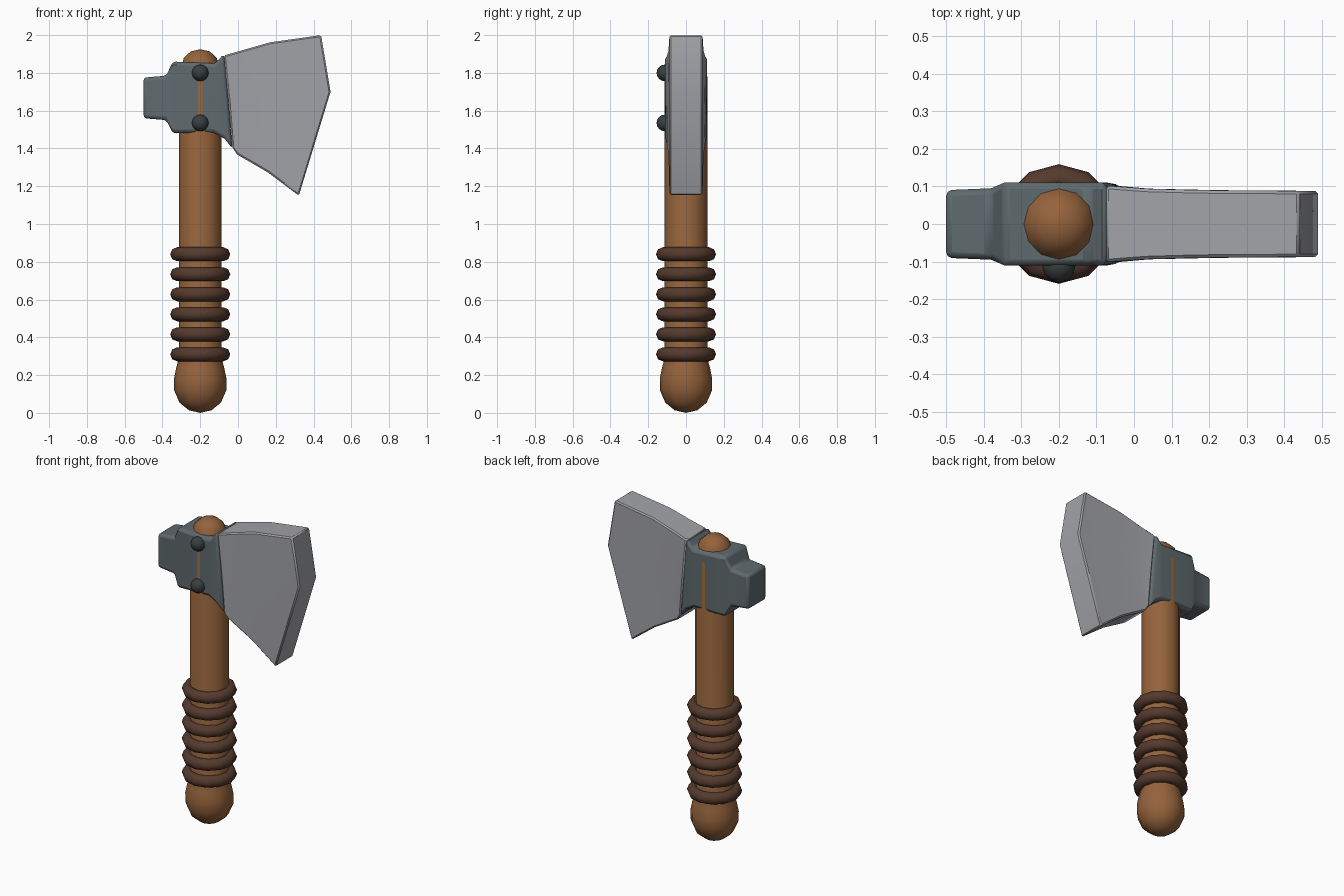
import bpy, bmesh, math

if "Cube" in bpy.data.objects:
    bpy.data.objects.remove(bpy.data.objects["Cube"])

AXIS = -0.2  # x position of the handle


def material(name, r, g, b):
    m = bpy.data.materials.new(name)
    m.use_nodes = True
    m.diffuse_color = (r, g, b, 1)
    node = next(n for n in m.node_tree.nodes if n.type == 'BSDF_PRINCIPLED')
    node.inputs["Base Color"].default_value = (r, g, b, 1)
    node.inputs["Roughness"].default_value = 0.7
    return m


wood = material("wood", 0.30, 0.125, 0.045)
leather = material("leather", 0.09, 0.042, 0.027)
dark_metal = material("dark metal", 0.115, 0.145, 0.155)
steel = material("steel", 0.36, 0.365, 0.39)
iron = material("rivet iron", 0.04, 0.048, 0.05)


def finish(ob, name, mat, angle):
    ob.name = name
    ob.data.materials.append(mat)
    bpy.ops.object.select_all(action='DESELECT')
    ob.select_set(True)
    bpy.context.view_layer.objects.active = ob
    bpy.ops.object.shade_smooth_by_angle(angle=math.radians(angle))
    return ob


def mesh_object(bm, name, mat, angle):
    bmesh.ops.recalc_face_normals(bm, faces=bm.faces)
    me = bpy.data.meshes.new(name)
    bm.to_mesh(me)
    bm.free()
    ob = bpy.data.objects.new(name, me)
    bpy.context.collection.objects.link(ob)
    return finish(ob, name, mat, angle)


def lathe(name, profile, mat, sides=12):
    """Revolve (radius, z) points around the handle axis."""
    bm = bmesh.new()
    vs = [bm.verts.new((AXIS + r, 0, z)) for r, z in profile]
    es = [bm.edges.new(pair) for pair in zip(vs, vs[1:])]
    bmesh.ops.spin(bm, geom=vs + es, cent=(AXIS, 0, 0), axis=(0, 0, 1),
                   angle=2 * math.pi, steps=sides, use_duplicate=False)
    bmesh.ops.remove_doubles(bm, verts=bm.verts, dist=0.0005)
    return mesh_object(bm, name, mat, 50)


def loft(name, sections, mat, bevel, segments, angle):
    """Skin sections; each is (half thickness, (x, z) points top to bottom)."""
    bm = bmesh.new()
    rings = []
    for half, pts in sections:
        ring = [bm.verts.new((x, -half, z)) for x, z in pts]
        ring += [bm.verts.new((x, half, z)) for x, z in reversed(pts)]
        rings.append(ring)
    n = len(rings[0])
    for a, b in zip(rings, rings[1:]):
        for i in range(n):
            j = (i + 1) % n
            bm.faces.new((a[i], a[j], b[j], b[i]))
    for ring in (rings[0], rings[-1]):
        for i in range(n // 2 - 1):
            bm.faces.new((ring[i], ring[i + 1], ring[n - 2 - i], ring[n - 1 - i]))
    ob = mesh_object(bm, name, mat, angle)
    mod = ob.modifiers.new("soft edges", 'BEVEL')
    mod.width, mod.segments = bevel, segments
    mod.limit_method, mod.angle_limit = 'ANGLE', math.radians(35)
    return ob


# Handle with its round pommel and domed top
lathe("handle", [(0, 0), (0.06, 0.014), (0.11, 0.055), (0.138, 0.12), (0.139, 0.18),
                 (0.128, 0.235), (0.113, 0.29), (0.113, 1.78), (0.1, 1.83),
                 (0.087, 1.88), (0.05, 1.914), (0, 1.925)], wood)

# Leather grip rings
for i in range(6):
    bpy.ops.mesh.primitive_torus_add(major_segments=12, minor_segments=8,
                                     major_radius=0.122, minor_radius=0.037,
                                     location=(AXIS, 0, 0.31 + 0.106 * i))
    finish(bpy.context.object, f"grip_ring_{i + 1}", leather, 60)

# Dark socket: square poll, collar around the handle, flare into the blade
loft("socket", [
    (0.09, [(-0.5, 1.775), (-0.5, 1.56)]),
    (0.095, [(-0.38, 1.785), (-0.38, 1.55)]),
    (0.11, [(-0.345, 1.86), (-0.345, 1.48)]),
    (0.11, [(-0.12, 1.85), (-0.13, 1.485)]),
    (0.11, [(-0.085, 1.89), (-0.07, 1.45)]),
    (0.103, [(-0.07, 1.895), (-0.03, 1.40)])], dark_metal, 0.018, 2, 40)

# Thick flared blade
loft("blade", [
    (0.102, [(-0.075, 1.892), (-0.05, 1.65), (-0.03, 1.405)]),
    (0.094, [(0.03, 1.922), (0.04, 1.65), (-0.005, 1.368)]),
    (0.09, [(0.17, 1.962), (0.22, 1.67), (0.16, 1.272)]),
    (0.088, [(0.44, 2.0), (0.49, 1.7), (0.322, 1.15)])], steel, 0.008, 1, 40)

# Front rivets
for name, z in (("upper_rivet", 1.8), ("lower_rivet", 1.535)):
    bpy.ops.mesh.primitive_uv_sphere_add(segments=12, ring_count=8, radius=0.044,
                                         location=(AXIS, -0.112, z))
    finish(bpy.context.object, name, iron, 60)
